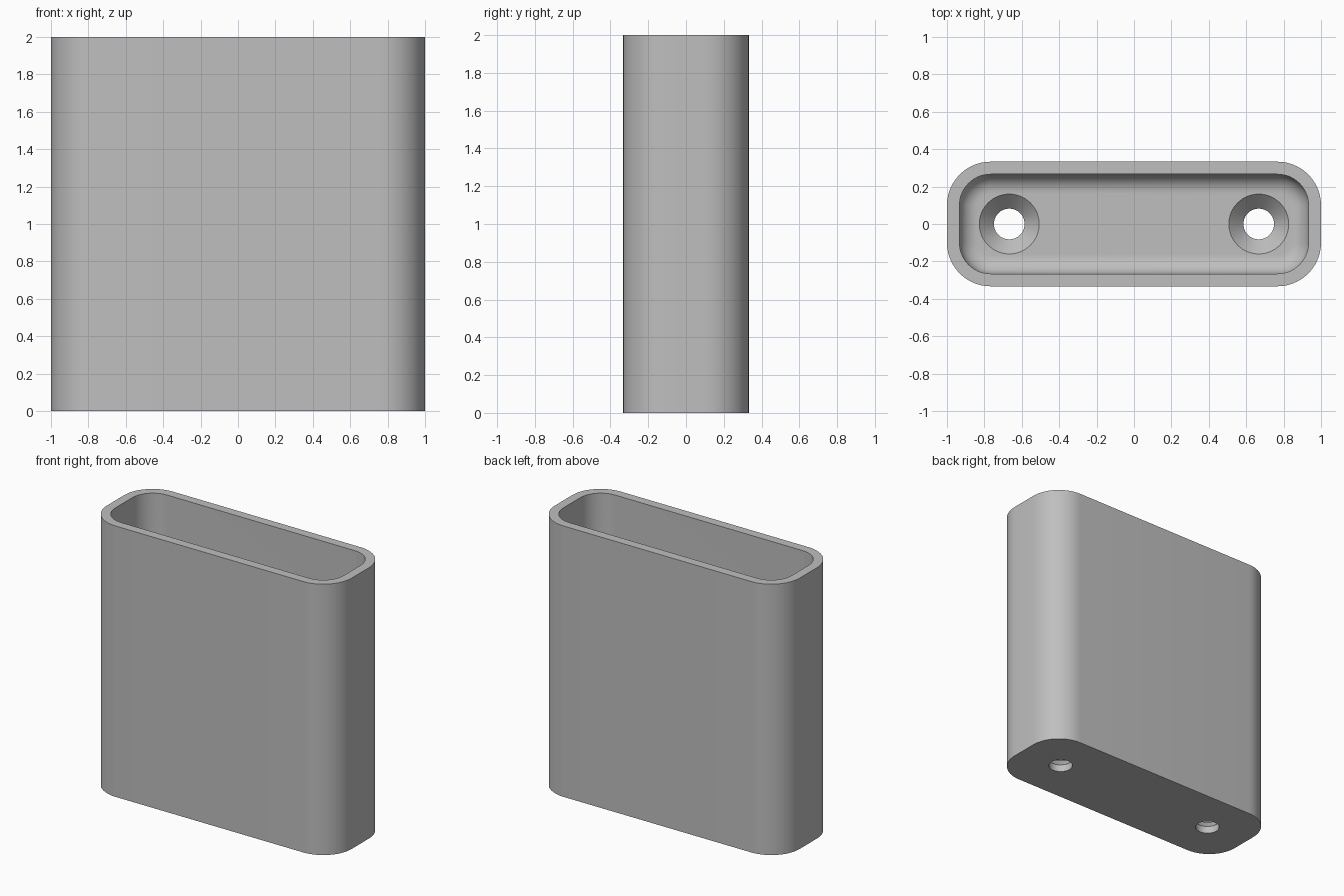
import bpy, bmesh, math

HX, HY, HEIGHT = 1.0, 0.333, 2.0
CORNER, WALL, FLOOR, FILLET = 0.233, 0.067, 0.133, 0.1

old = bpy.data.objects.get("Cube")
if old:
    bpy.data.objects.remove(old, do_unlink=True)

grey = bpy.data.materials.new("plain grey")
grey.use_nodes = True
colour = (0.52, 0.52, 0.52, 1)
grey.diffuse_color = colour
grey.node_tree.nodes["Principled BSDF"].inputs["Base Color"].default_value = colour


def rounded_ring(inset, z, steps=14):
    """Points of a rounded rectangle, moved inward by inset."""
    r = CORNER - inset
    points = []
    for corner, (sx, sy) in enumerate([(1, 1), (-1, 1), (-1, -1), (1, -1)]):
        for i in range(steps + 1):
            a = math.pi / 2 * (corner + i / steps)
            points.append((sx * (HX - CORNER) + r * math.cos(a),
                           sy * (HY - CORNER) + r * math.sin(a), z))
    return points


def circle_ring(x, r, z, sides=64):
    return [(x + r * math.cos(2 * math.pi * i / sides),
             r * math.sin(2 * math.pi * i / sides), z) for i in range(sides)]


def loft(name, rings):
    """Closed solid skinned through the rings, capped at both ends."""
    bm = bmesh.new()
    loops = [[bm.verts.new(p) for p in ring] for ring in rings]
    for a, b in zip(loops, loops[1:]):
        for i in range(len(a)):
            j = (i + 1) % len(a)
            bm.faces.new((a[i], a[j], b[j], b[i]))
    bm.faces.new(loops[0])
    bm.faces.new(loops[-1])
    bmesh.ops.recalc_face_normals(bm, faces=bm.faces)
    mesh = bpy.data.meshes.new(name)
    bm.to_mesh(mesh)
    bm.free()
    mesh.materials.append(grey)
    obj = bpy.data.objects.new(name, mesh)
    bpy.context.collection.objects.link(obj)
    return obj


# Outer wall, rim, inner wall, then the rounded edge of the floor
rings = [rounded_ring(0, 0), rounded_ring(0, HEIGHT), rounded_ring(WALL, HEIGHT)]
for i in range(11):
    a = math.pi / 2 * i / 10
    rings.append(rounded_ring(WALL + FILLET * (1 - math.cos(a)),
                              FLOOR + FILLET * (1 - math.sin(a))))
holder = loft("holder_body", rings)

# Countersunk screw holes through the floor
bpy.context.view_layer.objects.active = holder
holder.select_set(True)
for side, x in (("right", -0.667), ("left", 0.667)):
    cutter = loft(side + "_screw_hole_cutter", [
        circle_ring(x, 0.082, -0.05), circle_ring(x, 0.082, FLOOR - 0.08),
        circle_ring(x, 0.16, FLOOR), circle_ring(x, 0.16, FLOOR + 0.05)])
    cutter.hide_render = True
    cut = holder.modifiers.new(side + "_screw_hole", "BOOLEAN")
    cut.operation = "DIFFERENCE"
    cut.solver = "EXACT"
    cut.object = cutter
    bpy.ops.object.modifier_apply(modifier=cut.name)
    bpy.data.objects.remove(cutter, do_unlink=True)

bpy.ops.object.shade_smooth_by_angle(angle=math.radians(30))
